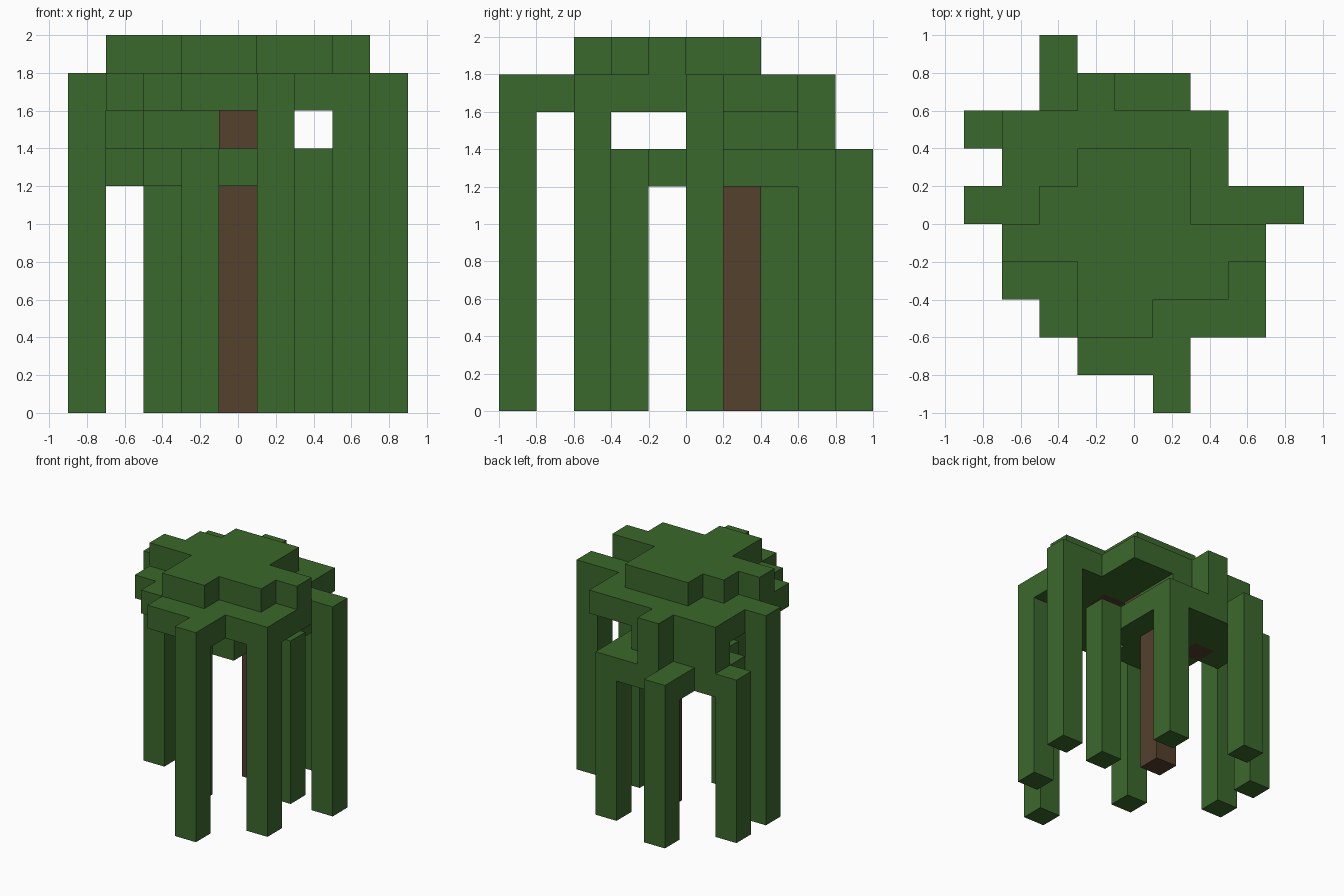
import bpy
import bmesh
from mathutils import Vector

if "Cube" in bpy.data.objects:
    bpy.data.objects.remove(bpy.data.objects["Cube"], do_unlink=True)

U = 0.2                          # edge of one cube
ORIGIN = Vector((-0.9, -1, 0))   # corner of the cube grid


def make_material(name, color):
    mat = bpy.data.materials.new(name)
    mat.use_nodes = True
    mat.diffuse_color = color
    bsdf = next(n for n in mat.node_tree.nodes if n.type == "BSDF_PRINCIPLED")
    bsdf.inputs["Base Color"].default_value = color
    bsdf.inputs["Roughness"].default_value = 0.9
    return mat


leaf = make_material("leaf green", (0.044, 0.138, 0.025, 1))
bark = make_material("bark brown", (0.088, 0.052, 0.027, 1))


def layer(level, first_row, spans):
    """Cubes of one level; each row is a (first, last) column span."""
    return {(i, first_row + r, level)
            for r, (a, b) in enumerate(spans) for i in range(a, b + 1)}


def column(i, j, height):
    return {(i, j, k) for k in range(height)}


# Trunk and branches
wood = {
    "trunk": column(4, 6, 7),
    "upper_branch": {(4, 5, 7), (5, 4, 8)},
    "lower_branch": {(2, 6, 6)},
}

# Foliage layers, rows running from front to back
foliage = {
    "crown_top": layer(9, 2, [(3, 4), (3, 6), (1, 7), (2, 5), (3, 5)]),
    "crown_main": layer(8, 0, [(5, 5), (3, 5), (2, 7), (1, 7), (1, 7),
                               (0, 8), (1, 6), (1, 6), (3, 3)]),
    "crown_neck": layer(7, 6, [(2, 4), (1, 4), (3, 3)]),
    "crown_lower": layer(6, 3, [(3, 3), (3, 4), (2, 6), (1, 5), (0, 5),
                                (2, 5), (2, 2)]),
}

# Hanging strands: long from the main crown, short from the lower one
for n, (i, j) in enumerate([(5, 0), (7, 2), (8, 5), (0, 5)], 1):
    foliage[f"long_strand_{n}"] = column(i, j, 8)
for n, (i, j) in enumerate([(6, 5), (3, 3), (5, 8), (2, 9), (0, 7)], 1):
    foliage[f"short_strand_{n}"] = column(i, j, 6)

wood_cells = set().union(*wood.values())
for cells in foliage.values():
    cells -= wood_cells
filled = wood_cells.union(*foliage.values())


def build(name, cells, mat):
    """Mesh the exposed sides of the cubes and merge flat areas."""
    bm = bmesh.new()
    for cell in sorted(cells):
        center = ORIGIN + (Vector(cell) + Vector((0.5, 0.5, 0.5))) * U
        for axis in range(3):
            for sign in (-1, 1):
                near = list(cell)
                near[axis] += sign
                if tuple(near) in filled:
                    continue
                n, s, t = Vector(), Vector(), Vector()
                n[axis] = sign
                s[(axis + 1) % 3] = 1
                t[(axis + 2) % 3] = sign
                corners = [(-1, -1), (1, -1), (1, 1), (-1, 1)]
                bm.faces.new([bm.verts.new(center + (n + s * a + t * b) * U / 2)
                              for a, b in corners])
    bmesh.ops.remove_doubles(bm, verts=bm.verts[:], dist=0.001)
    bmesh.ops.dissolve_limit(bm, angle_limit=0.01, verts=bm.verts[:],
                             edges=bm.edges[:])
    mesh = bpy.data.meshes.new(name)
    bm.to_mesh(mesh)
    bm.free()
    mesh.materials.append(mat)
    obj = bpy.data.objects.new(name, mesh)
    bpy.context.collection.objects.link(obj)


for name, cells in wood.items():
    build(name, cells, bark)
for name, cells in foliage.items():
    build(name, cells, leaf)
